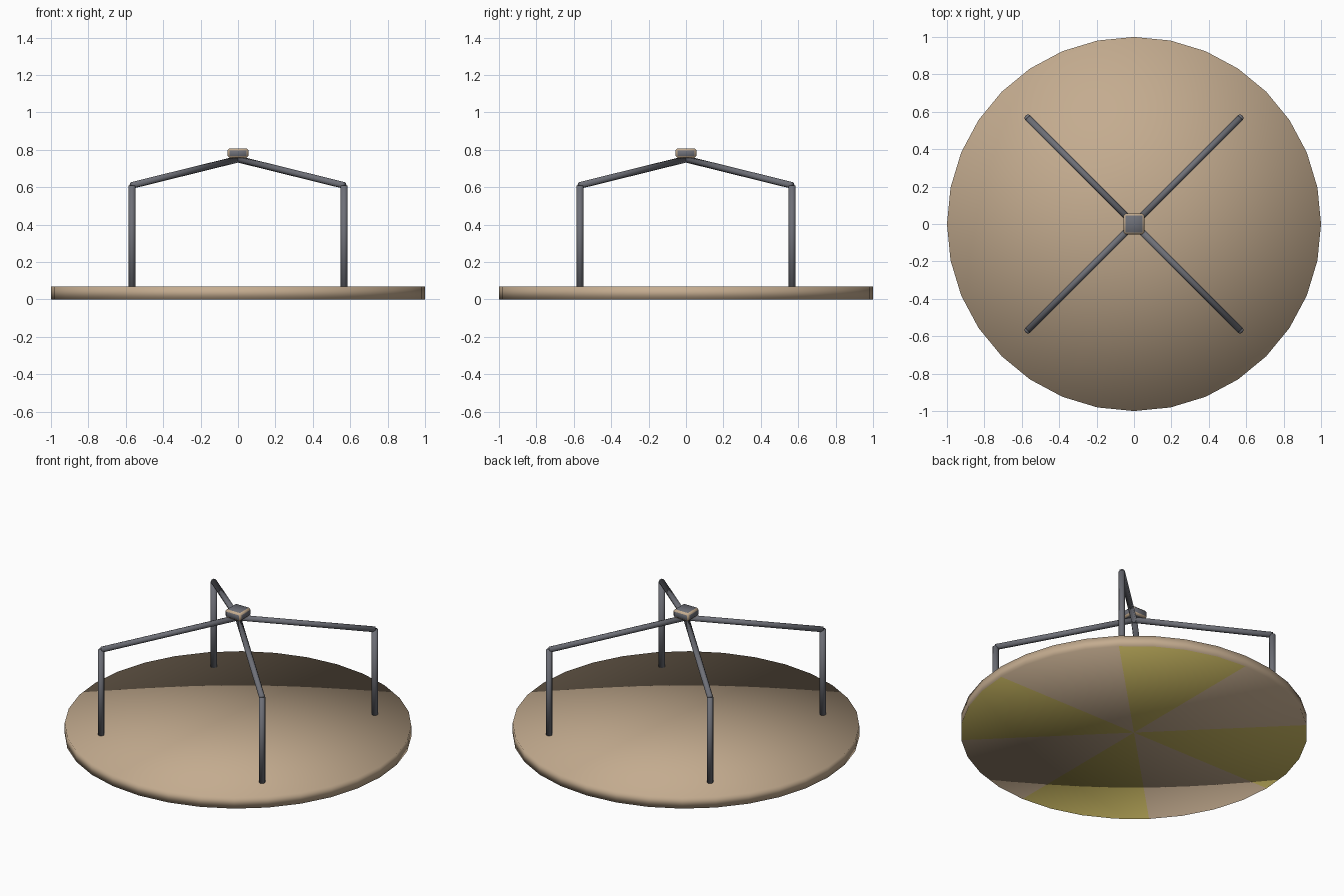
import bpy, bmesh, math
from mathutils import Vector, Matrix

if "Cube" in bpy.data.objects:
    bpy.data.objects.remove(bpy.data.objects["Cube"])


def material(name, rgb):
    m = bpy.data.materials.new(name)
    m.diffuse_color = (*rgb, 1)
    m.use_nodes = True
    m.node_tree.nodes["Principled BSDF"].inputs["Base Color"].default_value = m.diffuse_color
    return m


TAN = material("tan wood", (0.55, 0.41, 0.275))
YELLOW = material("mustard yellow", (0.53, 0.43, 0.11))
STEEL = material("dark steel", (0.155, 0.16, 0.185))


def finish(name, bm, mats):
    for f in bm.faces:
        f.smooth = True
    mesh = bpy.data.meshes.new(name)
    bm.to_mesh(mesh)
    bm.free()
    for m in mats:
        mesh.materials.append(m)
    ob = bpy.data.objects.new(name, mesh)
    bpy.context.collection.objects.link(ob)
    return ob


def tube(name, a, b, radius):
    a, b = Vector(a), Vector(b)
    axis = b - a
    mat = Matrix.Translation((a + b) / 2) @ axis.to_track_quat('Z', 'Y').to_matrix().to_4x4()
    bm = bmesh.new()
    bmesh.ops.create_cone(bm, cap_ends=True, segments=8, radius1=radius,
                          radius2=radius, depth=axis.length, matrix=mat)
    return finish(name, bm, [STEEL])


# Round platform: centre fans above and below, wedges painted underneath
SIDES, THICK = 32, 0.07
bm = bmesh.new()
rings = []
for z in (0, THICK):
    rings.append([bm.verts.new((math.cos(math.tau * i / SIDES),
                                math.sin(math.tau * i / SIDES), z)) for i in range(SIDES)])
low, high = rings
low_mid, high_mid = bm.verts.new((0, 0, 0)), bm.verts.new((0, 0, THICK))
for i in range(SIDES):
    j = (i + 1) % SIDES
    bm.faces.new((low[i], low[j], high[j], high[i]))
    bm.faces.new((high_mid, high[i], high[j]))
    under = bm.faces.new((low_mid, low[j], low[i]))
    under.material_index = (i // 4) % 2
bm.normal_update()
finish("platform", bm, [TAN, YELLOW])

# Four corner posts with rails rising to the middle
P = 0.567
for sx in (-1, 1):
    for sy in (-1, 1):
        tube("post", (sx * P, sy * P, 0.03), (sx * P, sy * P, 0.61), 0.019)
        tube("rail", (sx * P, sy * P, 0.61), (0, 0, 0.75), 0.018)

# Centre hub: steel faces with tan chamfered edges
bm = bmesh.new()
bmesh.ops.create_cube(bm, size=1, matrix=Matrix.Translation((0, 0, 0.782))
                      @ Matrix.Diagonal((0.112, 0.112, 0.052, 1)))
bmesh.ops.bevel(bm, geom=bm.edges[:], offset=0.011, segments=1,
                affect='EDGES', profile=0.5, material=1)
finish("hub", bm, [STEEL, TAN])
